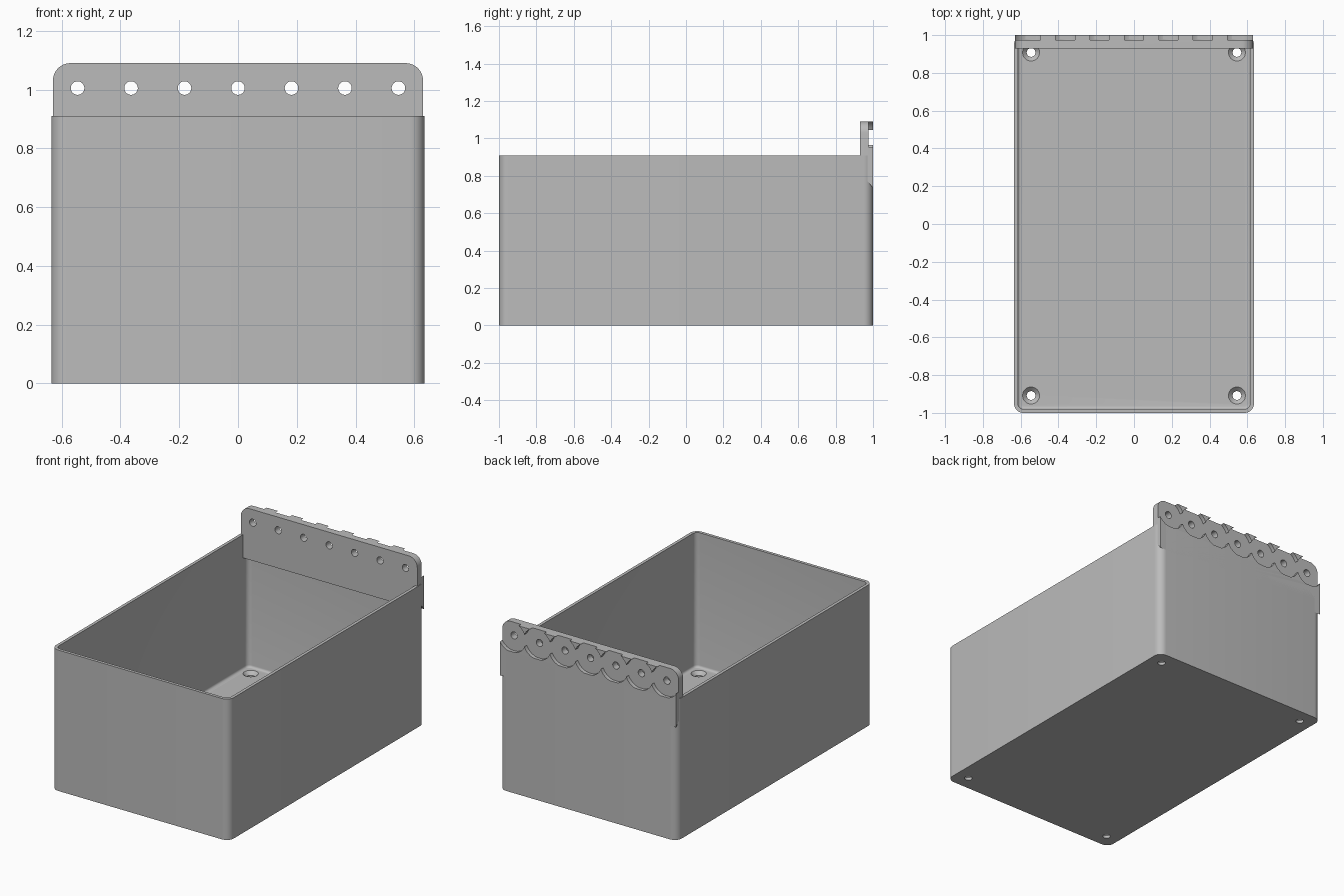
import bpy, bmesh, math
from mathutils import Matrix

cube = bpy.data.objects.get("Cube")
if cube:
    bpy.data.objects.remove(cube, do_unlink=True)

GREY = (0.5, 0.5, 0.5, 1)
grey = bpy.data.materials.new("plain grey plastic")
grey.use_nodes = True
grey.diffuse_color = GREY
grey.node_tree.nodes["Principled BSDF"].inputs["Base Color"].default_value = GREY

HALF_X, RIM_Z, WALL, FLOOR = 0.635, 0.91, 0.02, 0.04
FLANGE_X, FLANGE_TOP, FLANGE_FRONT = 0.63, 1.09, 0.93


def finish(bm, name):
    bmesh.ops.recalc_face_normals(bm, faces=bm.faces[:])
    mesh = bpy.data.meshes.new(name)
    bm.to_mesh(mesh)
    bm.free()
    mesh.materials.append(grey)
    obj = bpy.data.objects.new(name, mesh)
    bpy.context.collection.objects.link(obj)
    return obj


def rounded_box(name, hx, hy, z0, z1, radius, floor_radius=0):
    bm = bmesh.new()
    size = Matrix.Diagonal((2 * hx, 2 * hy, z1 - z0, 1))
    bmesh.ops.create_cube(bm, size=1, matrix=Matrix.Translation((0, 0, (z0 + z1) / 2)) @ size)
    upright = [e for e in bm.edges if abs(e.verts[0].co.z - e.verts[1].co.z) > 0.01]
    bmesh.ops.bevel(bm, geom=upright, offset=radius, segments=8, profile=0.5, affect='EDGES')
    if floor_radius:
        low = [e for e in bm.edges if all(v.co.z < z0 + 0.001 for v in e.verts)]
        bmesh.ops.bevel(bm, geom=low, offset=floor_radius, segments=4, profile=0.5, affect='EDGES')
    return finish(bm, name)


def cone(name, r1, r2, depth, location, along_y=False):
    bm = bmesh.new()
    turn = Matrix.Rotation(math.pi / 2 if along_y else 0, 4, 'X')
    bmesh.ops.create_cone(bm, cap_ends=True, segments=48, radius1=r1, radius2=r2,
                          depth=depth, matrix=Matrix.Translation(location) @ turn)
    return finish(bm, name)


def cut(target, cutter):
    cutter.hide_render = True
    mod = target.modifiers.new("cut", 'BOOLEAN')
    mod.operation, mod.solver, mod.object = 'DIFFERENCE', 'EXACT', cutter
    bpy.context.view_layer.objects.active = target
    bpy.ops.object.modifier_apply(modifier=mod.name)
    bpy.data.objects.remove(cutter, do_unlink=True)


# Open tub with rounded corners
tub = rounded_box("storage_tub", HALF_X, 1, 0, RIM_Z, 0.05)
cut(tub, rounded_box("cavity", HALF_X - WALL, 1 - WALL, FLOOR, RIM_Z + 0.2, 0.03, 0.015))

# Countersunk screw holes in the floor
for x in (-0.545, 0.545):
    for y in (-0.908, 0.908):
        cut(tub, cone("screw_hole", 0.023, 0.023, 0.3, (x, y, 0)))
        cut(tub, cone("countersink", 0.023, 0.047, 0.024, (x, y, FLOOR - 0.01)))

# Hanging flange: side profile swept across the width, upper corners rounded
bm = bmesh.new()
profile = [(FLANGE_FRONT, FLANGE_TOP), (1, FLANGE_TOP), (1, 0.735), (0.96, 0.785), (FLANGE_FRONT, 0.76)]
face = bm.faces.new([bm.verts.new((-FLANGE_X, y, z)) for y, z in profile])
sweep = bmesh.ops.extrude_face_region(bm, geom=[face])
bmesh.ops.translate(bm, vec=(2 * FLANGE_X, 0, 0),
                    verts=[g for g in sweep["geom"] if isinstance(g, bmesh.types.BMVert)])
corners = [e for e in bm.edges
           if all(v.co.z > FLANGE_TOP - 0.001 for v in e.verts)
           and abs(e.verts[0].co.x - e.verts[1].co.x) < 0.001]
bmesh.ops.bevel(bm, geom=corners, offset=0.06, segments=10, profile=0.5, affect='EDGES')
flange = finish(bm, "hanging_flange")

# Row of bolt holes, each with a round recess in the back
for i in range(-3, 4):
    x = i * 0.182
    cut(flange, cone("bolt_hole", 0.023, 0.023, 0.4, (x, 0.96, 1.005), True))
    cut(flange, cone("washer_recess", 0.099, 0.099, 0.1, (x, 1.025, 1.005), True))

# Smooth curves, sharp edges
for obj in (tub, flange):
    bpy.ops.object.select_all(action='DESELECT')
    obj.select_set(True)
    bpy.context.view_layer.objects.active = obj
    bpy.ops.object.shade_smooth_by_angle(angle=math.radians(30))
